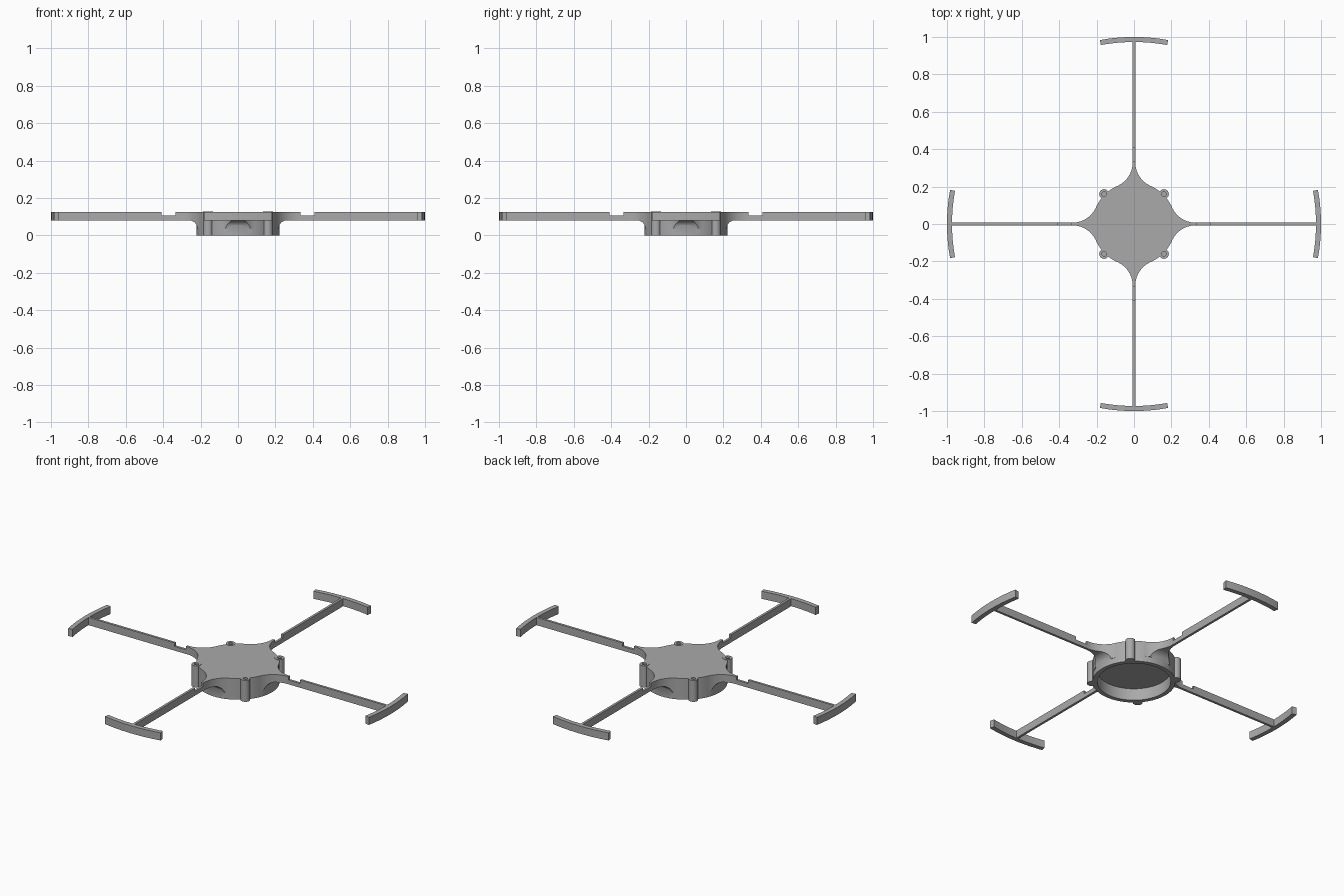
import bpy, bmesh, math
from mathutils import Matrix

if "Cube" in bpy.data.objects:
    bpy.data.objects.remove(bpy.data.objects["Cube"])

TOP, LOW = 0.125, 0.08      # height range of arms and bumpers
HUB_R, ROOT, HALF = 0.222, 0.33, 0.007

grey = bpy.data.materials.new("plain grey")
grey.use_nodes = True
grey.diffuse_color = (0.4, 0.4, 0.4, 1)
grey.node_tree.nodes["Principled BSDF"].inputs["Base Color"].default_value = (0.4, 0.4, 0.4, 1)


def finish(name, bm, turn=0.0):
    bmesh.ops.recalc_face_normals(bm, faces=bm.faces)
    bm.transform(Matrix.Rotation(turn, 4, "Z"))
    mesh = bpy.data.meshes.new(name)
    bm.to_mesh(mesh)
    bm.free()
    mesh.materials.append(grey)
    obj = bpy.data.objects.new(name, mesh)
    bpy.context.collection.objects.link(obj)
    return obj


def loft(name, rings, turn=0.0):
    """Skin a row of closed sections and cap both ends."""
    bm = bmesh.new()
    rows = [[bm.verts.new(p) for p in ring] for ring in rings]
    n = len(rows[0])
    for a, b in zip(rows, rows[1:]):
        for i in range(n):
            j = (i + 1) % n
            bm.faces.new((a[i], a[j], b[j], b[i]))
    bm.faces.new(rows[0])
    bm.faces.new(rows[-1])
    return finish(name, bm, turn)


def turned(name, profile, x=0.0, y=0.0, sides=32):
    """Lathe a radius/height profile about a vertical axis."""
    steps = [2 * math.pi * i / sides for i in range(sides)]
    return loft(name, [[(x + r * math.cos(a), y + r * math.sin(a), z) for a in steps]
                       for r, z in profile])


def combine(target, others, operation):
    bpy.context.view_layer.objects.active = target
    for obj in others:
        mod = target.modifiers.new("combine", "BOOLEAN")
        mod.operation, mod.solver, mod.object = operation, "EXACT", obj
        bpy.ops.object.modifier_apply(modifier=mod.name)
        bpy.data.objects.remove(obj)


# Arm flares into the hub with a plan arc and an underside fillet
flare_r = (ROOT ** 2 + HALF ** 2 - HUB_R ** 2) / (2 * (HUB_R - HALF))
fillet = 0.045


def arm_section(x, low, high):
    dx = max(ROOT - x, 0)
    w = HALF + flare_r - math.sqrt(flare_r ** 2 - dx ** 2)
    return [(x, -w, low), (x, w, low), (x, w, high), (x, -w, high)]


def underside(x):
    dx = max(0.262 - x, 0)
    return LOW - fillet + math.sqrt(max(fillet ** 2 - dx ** 2, 0))


def arm(turn):
    start = 0.2
    xs = [start + (ROOT - start) * i / 26 for i in range(27)]
    rings = [arm_section(x, underside(x), TOP) for x in xs]
    # Clip notch on the upper edge
    for x, high in ((0.335, TOP), (0.335, 0.105), (0.41, 0.105), (0.41, TOP), (0.985, TOP)):
        rings.append(arm_section(x, LOW, high))
    return loft("arm", rings, turn)


def bumper(turn):
    rings = []
    for i in range(17):
        a = math.radians(-10.5 + 21 * i / 16)
        c, s = math.cos(a), math.sin(a)
        rings.append([(r * c, r * s, z) for r, z in
                      ((0.973, LOW), (1.0, LOW), (1.0, TOP), (0.973, TOP))])
    return loft("bumper", rings, turn)


# Hub cup, open underneath
frame = turned("frame", [(0.197, 0.07), (0.197, 0), (HUB_R, 0), (HUB_R, TOP)], sides=96)
turns = [i * math.pi / 2 for i in range(4)]
combine(frame, [arm(t) for t in turns], "UNION")
combine(frame, [bumper(t) for t in turns], "UNION")

# Screw posts with blind holes
corners = [(x, y) for x in (-0.16, 0.16) for y in (-0.16, 0.16)]
combine(frame, [turned("post", [(0.026, 0), (0.026, TOP + 0.002)], x, y)
                for x, y in corners], "UNION")
combine(frame, [turned("hole", [(0.012, 0.03), (0.012, 0.15)], x, y, 24)
                for x, y in corners], "DIFFERENCE")

bpy.ops.object.select_all(action="DESELECT")
frame.select_set(True)
bpy.context.view_layer.objects.active = frame
bpy.ops.object.shade_smooth_by_angle(angle=math.radians(30))
